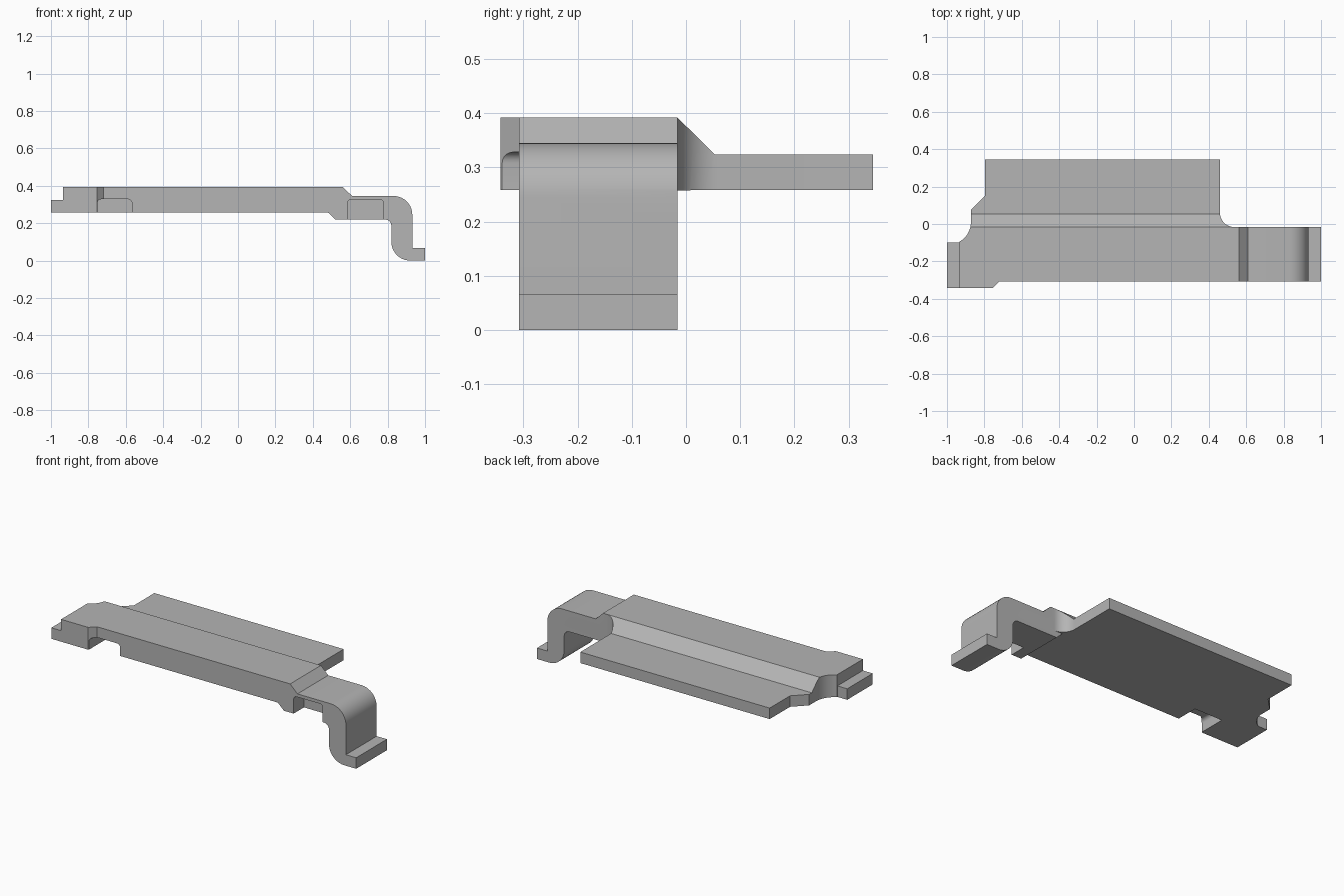
import bpy
import bmesh
from math import sin, cos, radians
from mathutils import Vector

cube = bpy.data.objects.get("Cube")
if cube:
    bpy.data.objects.remove(cube, do_unlink=True)

grey = bpy.data.materials.new("plain grey")
grey.use_nodes = True
COLOUR = (0.46, 0.46, 0.46, 1)
grey.diffuse_color = COLOUR
grey.node_tree.nodes["Principled BSDF"].inputs["Base Color"].default_value = COLOUR


def arc(cx, cy, r, start, end, steps=10):
    """Points on a circular arc, angles in degrees."""
    angles = [radians(start + (end - start) * i / steps) for i in range(steps + 1)]
    return [(cx + r * cos(a), cy + r * sin(a)) for a in angles]


def prism(name, outline, axis, low, high):
    """Extrude a closed outline along one axis, from low to high."""
    def place(u, v, w):
        return {"x": (w, u, v), "y": (u, w, v), "z": (u, v, w)}[axis]
    bm = bmesh.new()
    face = bm.faces.new([bm.verts.new(place(u, v, low)) for u, v in outline])
    grown = bmesh.ops.extrude_face_region(bm, geom=[face])["geom"]
    moved = [g for g in grown if isinstance(g, bmesh.types.BMVert)]
    bmesh.ops.translate(bm, verts=moved, vec=Vector(place(0, 0, high - low)))
    bmesh.ops.recalc_face_normals(bm, faces=bm.faces)
    mesh = bpy.data.meshes.new(name)
    bm.to_mesh(mesh)
    bm.free()
    mesh.materials.append(grey)
    obj = bpy.data.objects.new(name, mesh)
    bpy.context.collection.objects.link(obj)
    return obj


def combine(target, cutter, operation):
    """Apply an exact boolean and discard the cutter."""
    cutter.hide_render = True
    mod = target.modifiers.new("cut", "BOOLEAN")
    mod.object, mod.operation, mod.solver = cutter, operation, "EXACT"
    bpy.context.view_layer.objects.active = target
    bpy.ops.object.modifier_apply(modifier=mod.name)
    bpy.data.objects.remove(cutter, do_unlink=True)


# Plan outline: back plate, end tab and bent arm
plan = [(-1, -0.342), (-0.755, -0.342), (-0.72, -0.308), (1, -0.308), (1, -0.016)]
plan += arc(0.535, 0.059, 0.075, 270, 180)
plan += [(0.46, 0.345), (-0.797, 0.345), (-0.797, 0.152), (-0.872, 0.077)]
plan += arc(-0.992, 0.01, 0.12, 0, -62) + [(-0.935, -0.1), (-1, -0.1)]
body = prism("bracket_body", plan, "z", -0.2, 0.6)

# Long profile: raised beam, step, rounded bend and foot
profile = [(-1.1, 0.258), (0.48, 0.258), (0.52, 0.22), (0.785, 0.22)]
profile += arc(0.785, 0.185, 0.035, 80, 0, 6)
profile += arc(0.92, 0.1, 0.1, 180, 270)
profile += [(1.1, 0), (1.1, 0.066), (0.932, 0.066)]
profile += arc(0.832, 0.245, 0.1, 0, 90)
profile += [(0.61, 0.345), (0.562, 0.392), (-0.935, 0.392), (-0.935, 0.324), (-1.1, 0.324)]
combine(body, prism("long_profile", profile, "y", -0.6, 0.6), "INTERSECT")

# Cross section: thick front beam sloping down to the thin back plate
section = [(-0.5, -0.1), (-0.016, -0.1), (-0.016, 0.257), (0.5, 0.257),
           (0.5, 0.324), (0.053, 0.324), (-0.016, 0.392), (-0.016, 0.5), (-0.5, 0.5)]
combine(body, prism("cross_section", section, "x", -1.3, 1.3), "INTERSECT")


# Front notches, open below, with rounded upper corners
def notch(left, right, top, depth, r=0.02):
    outline = [(left, 0.1), (right, 0.1)]
    outline += arc(right - r, top - r, r, 0, 90, 5) + arc(left + r, top - r, r, 90, 180, 5)
    combine(body, prism("notch", outline, "y", -0.5, depth), "DIFFERENCE")


notch(-0.752, -0.567, 0.328, -0.175)
notch(0.585, 0.778, 0.326, -0.21)

# Smooth bends, crisp edges
bpy.ops.object.select_all(action="DESELECT")
body.select_set(True)
bpy.context.view_layer.objects.active = body
bpy.ops.object.shade_smooth_by_angle(angle=radians(30))
